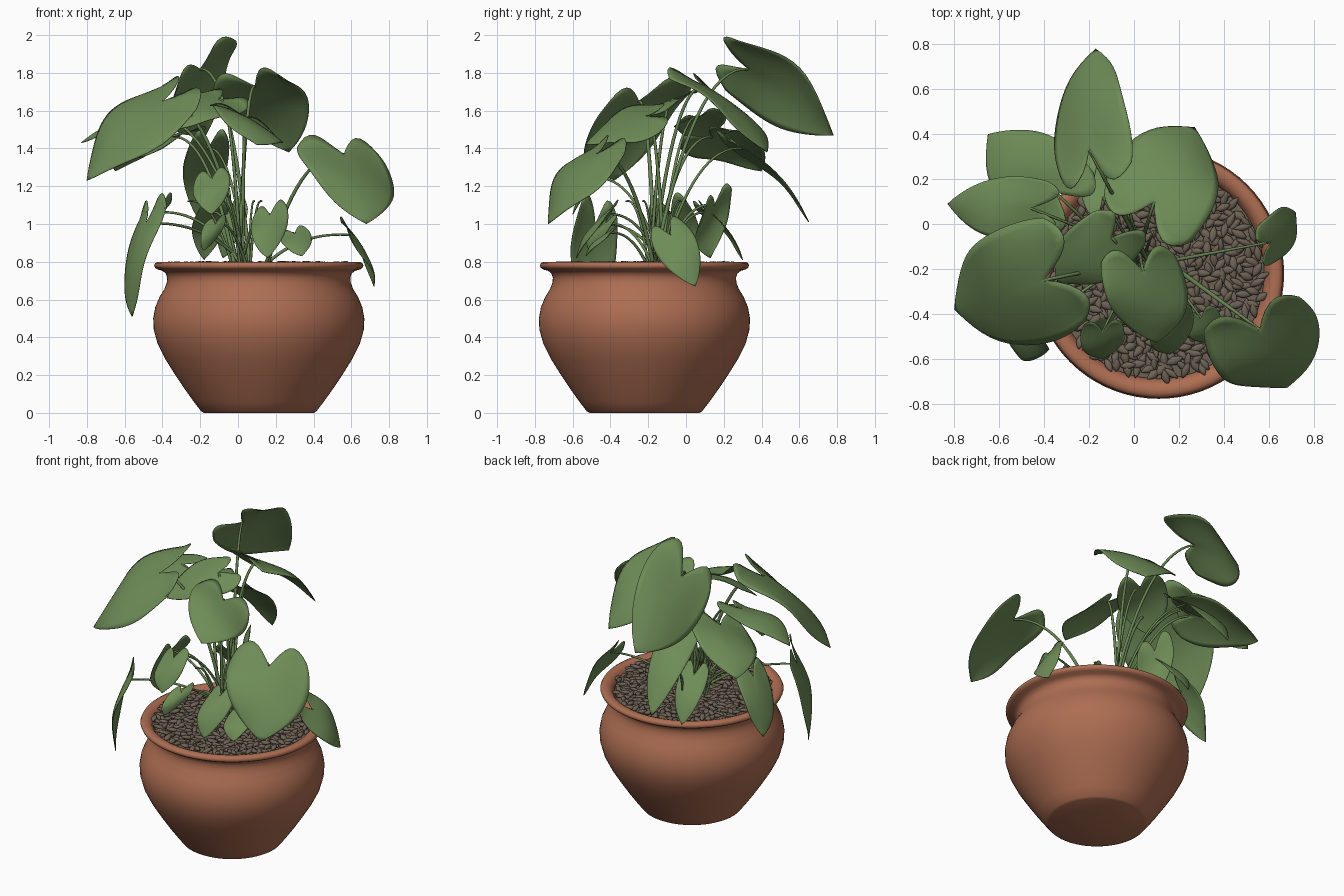
import bpy, bmesh, math, random
from mathutils import Vector, Matrix

if "Cube" in bpy.data.objects:
    bpy.data.objects.remove(bpy.data.objects["Cube"])

random.seed(4)
CX, CY = 0.11, -0.22            # pot axis


def material(name, rgb):
    m = bpy.data.materials.new(name)
    m.diffuse_color = (*rgb, 1)
    m.use_nodes = True
    m.node_tree.nodes["Principled BSDF"].inputs["Base Color"].default_value = m.diffuse_color
    return m


TERRACOTTA = material("terracotta", (0.42, 0.155, 0.085))
LEAF = material("leaf green", (0.155, 0.26, 0.095))
STEM = material("stem green", (0.14, 0.235, 0.085))
PEBBLE = material("pebble brown", (0.155, 0.122, 0.09))


def finish(name, bm, mat, angle=60):
    me = bpy.data.meshes.new(name)
    bm.to_mesh(me)
    bm.free()
    me.materials.append(mat)
    ob = bpy.data.objects.new(name, me)
    bpy.context.collection.objects.link(ob)
    bpy.ops.object.select_all(action='DESELECT')
    ob.select_set(True)
    bpy.context.view_layer.objects.active = ob
    bpy.ops.object.shade_smooth_by_angle(angle=math.radians(angle))
    return ob


def lathe(name, profile, mat, n=72):
    bm = bmesh.new()
    rings = []
    for r, z in profile:
        if r == 0:
            rings.append([bm.verts.new((CX, CY, z))] * n)
        else:
            rings.append([bm.verts.new((CX + r * math.cos(i * math.tau / n),
                                        CY + r * math.sin(i * math.tau / n), z)) for i in range(n)])
    for a, b in zip(rings, rings[1:]):
        for i in range(n):
            j = (i + 1) % n
            vs = list(dict.fromkeys((a[i], a[j], b[j], b[i])))
            bm.faces.new(vs)
    bmesh.ops.recalc_face_normals(bm, faces=bm.faces)
    return finish(name, bm, mat, 50)


# Pot with rounded, flared rim and hollow inside
lathe("pot", [(0, 0), (0.29, 0), (0.305, 0.008), (0.345, 0.06), (0.395, 0.13), (0.445, 0.205),
              (0.495, 0.285), (0.535, 0.365), (0.556, 0.44), (0.559, 0.50), (0.548, 0.56),
              (0.525, 0.615), (0.50, 0.655), (0.487, 0.69), (0.485, 0.715), (0.492, 0.738),
              (0.51, 0.752), (0.535, 0.759), (0.549, 0.768), (0.554, 0.781), (0.548, 0.793),
              (0.535, 0.80), (0.515, 0.80), (0.495, 0.792), (0.48, 0.775), (0.47, 0.75),
              (0.46, 0.70), (0, 0.70)], TERRACOTTA)
lathe("soil", [(0.47, 0.765), (0.3, 0.770), (0, 0.773)], PEBBLE)

# Pebble layer: flattened, pointed stones on a sunflower layout
bm = bmesh.new()
COUNT = 480
for i in range(COUNT):
    r = 0.468 * math.sqrt((i + 0.5) / COUNT)
    t = i * 2.39996
    pos = Vector((CX + r * math.cos(t) + random.uniform(-.01, .01),
                  CY + r * math.sin(t) + random.uniform(-.01, .01),
                  0.781 + random.uniform(-.006, .009)))
    m = (Matrix.Translation(pos) @ Matrix.Rotation(random.uniform(0, math.tau), 4, 'Z')
         @ Matrix.Rotation(random.uniform(-.3, .3), 4, 'Y')
         @ Matrix.Diagonal((random.uniform(.033, .043), random.uniform(.015, .021), .012, 1)))
    stone = bmesh.ops.create_icosphere(bm, subdivisions=2, radius=1)["verts"]
    for v in stone:
        v.co.y *= 1 - 0.55 * abs(v.co.x) ** 1.5
        v.co = m @ v.co
finish("pebbles", bm, PEBBLE, 60)


def stem(name, end, foot, radius):
    """Arching stalk from the crown to the notch of a leaf."""
    mid = Vector((foot.x + (end.x - foot.x) * 0.42, foot.y + (end.y - foot.y) * 0.42, end.z + 0.03))
    cu = bpy.data.curves.new(name, 'CURVE')
    cu.dimensions = '3D'
    cu.bevel_depth = radius
    cu.bevel_resolution = 2
    cu.use_fill_caps = True
    sp = cu.splines.new('POLY')
    N = 16
    sp.points.add(N)
    for k in range(N + 1):
        t = k / N
        p = foot * (1 - t) ** 2 + mid * 2 * t * (1 - t) + end * t * t
        sp.points[k].co = (*p, 1)
        sp.points[k].radius = 1.25 - 0.5 * t
    cu.materials.append(STEM)
    bpy.context.collection.objects.link(bpy.data.objects.new(name, cu))


def leaf(name, base, tip, side, foot=None, rows=16, cols=16):
    """Heart-shaped blade: notch point, tip point and half-width vector."""
    B, T, S = Vector(base), Vector(tip), Vector(side)
    L = T - B
    n = L.cross(S).normalized()
    if n.z < 0:
        n = -n
    phase = random.uniform(0, 6)
    bm = bmesh.new()
    grid = []
    for i in range(rows + 1):
        s = i / rows
        w = 1.1 * (1 - s ** 1.45) * (0.78 + 1.0 * s)
        row = []
        for j in range(cols + 1):
            v = j / cols * 2 - 1
            a = s - (1 - s) ** 2 * 0.30 * math.sin(math.pi * 0.85 * abs(v))
            lift = (0.09 * L.length * math.sin(math.pi * max(a, -0.15)) - 0.15 * S.length * w * v * v
                    + 0.09 * S.length * w * v * math.sin(6 * s + phase))
            row.append(bm.verts.new(B + L * a + S * (w * v) + n * lift))
        grid.append(row)
    for i in range(rows):
        for j in range(cols):
            bm.faces.new((grid[i][j], grid[i][j + 1], grid[i + 1][j + 1], grid[i + 1][j]))
    bmesh.ops.remove_doubles(bm, verts=bm.verts, dist=0.0002)
    ob = finish(name, bm, LEAF)
    mod = ob.modifiers.new("thickness", 'SOLIDIFY')
    mod.thickness = 0.004
    mod.offset = 0
    if foot is None:
        foot = (0.02 + random.uniform(-.05, .05), -0.15 + random.uniform(-.05, .05))
    stem(name + "_stem", B, Vector((*foot, 0.77)), 0.006 + 0.012 * S.length)


# Tall crown leaves
leaf("top_back_leaf", (-.20, .33, 1.82), (-.17, .78, 1.47), (-.17, -.05, -.165))
leaf("back_right_leaf", (.09, .10, 1.73), (.27, .43, 1.38), (.22, -.12, .04))
leaf("big_left_leaf", (-.40, -.25, 1.65), (-.80, -.38, 1.23), (.12, -.26, -.08))
leaf("back_left_leaf", (-.35, .14, 1.46), (-.65, .40, 1.28), (.13, .15, .05))
leaf("far_left_leaf", (-.46, .07, 1.57), (-.83, .09, 1.43), (.02, .14, .03))
leaf("centre_leaf", (-.10, -.06, 1.66), (-.34, -.26, 1.50), (.13, -.09, -.04))
leaf("front_centre_leaf", (.04, -.21, 1.57), (.10, -.53, 1.42), (.19, .02, -.08))
leaf("hanging_back_leaf", (-.16, .30, 1.40), (-.20, .65, 1.01), (.12, .02, .0))
leaf("big_right_leaf", (.56, -.47, 1.37), (.68, -.73, 1.00), (.24, .10, -.03), (.15, -.17))

# Low leaves around the rim
leaf("right_rim_leaf", (.61, -.08, .94), (.72, .05, .67), (.03, -.10, -.05), (.13, -.17))
leaf("left_rim_leaf", (-.49, -.48, 1.00), (-.56, -.49, .51), (.07, -.12, .04))
leaf("left_side_leaf", (-.44, -.08, 1.06), (-.57, .0, .72), (.04, .12, .03))
leaf("front_low_leaf", (.17, -.43, 1.05), (.16, -.58, .82), (.10, .03, .03))
leaf("front_right_low_leaf", (.30, -.42, .95), (.34, -.53, .83), (.08, .03, .02), (.14, -.2))
leaf("front_left_leaf", (-.14, -.48, 1.24), (-.14, -.60, 1.05), (.10, .01, .02))
leaf("front_left_low_leaf", (-.12, -.43, 1.00), (-.18, -.51, .86), (.06, .05, .02))
leaf("back_low_leaf", (-.04, .15, 1.10), (-.08, .13, .82), (-.07, .09, .06))
leaf("back_left_low_leaf", (-.14, .12, 1.06), (-.18, .30, .81), (.09, .02, .0))

# Extra bare stalks in the crown
for k in range(5):
    a = 0.8 + k * 1.25
    foot = Vector((.02 + .05 * math.cos(a), -.15 + .05 * math.sin(a), .77))
    stem("young_stalk_%d" % k, foot + Vector((.16 * math.cos(a) - .08, .12 * math.sin(a), .35)), foot, .006)
